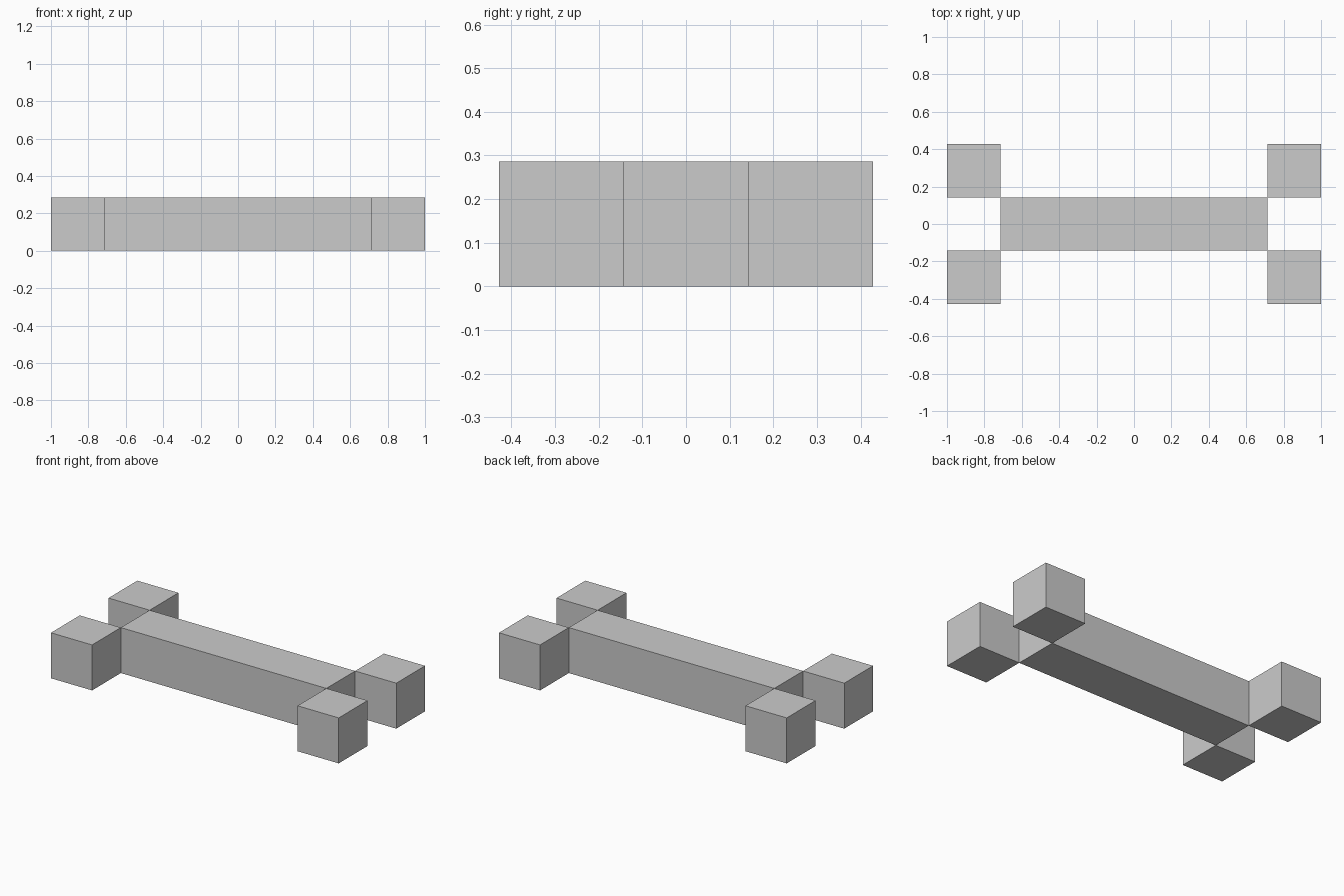
import bpy

if "Cube" in bpy.data.objects:
    bpy.data.objects.remove(bpy.data.objects["Cube"])

U = 2 / 7  # the model is laid out on a grid of seven equal units

grey = bpy.data.materials.new("light_grey")
grey.diffuse_color = (0.6, 0.6, 0.6, 1)
grey.use_nodes = True
grey.node_tree.nodes["Principled BSDF"].inputs["Base Color"].default_value = grey.diffuse_color


def box(name, centre, size):
    bpy.ops.mesh.primitive_cube_add(size=1, location=centre)
    obj = bpy.context.object
    obj.name = name
    obj.scale = size
    bpy.ops.object.transform_apply(location=False, rotation=False, scale=True)
    obj.data.materials.append(grey)
    return obj


# Long central beam
box("beam", (0, 0, U / 2), (5 * U, U, U))

# Four corner blocks, touching the beam along its upright edges
for x_name, sx in (("left", -1), ("right", 1)):
    for y_name, sy in (("front", -1), ("back", 1)):
        box(f"{y_name}_{x_name}_block", (sx * 3 * U, sy * U, U / 2), (U, U, U))
